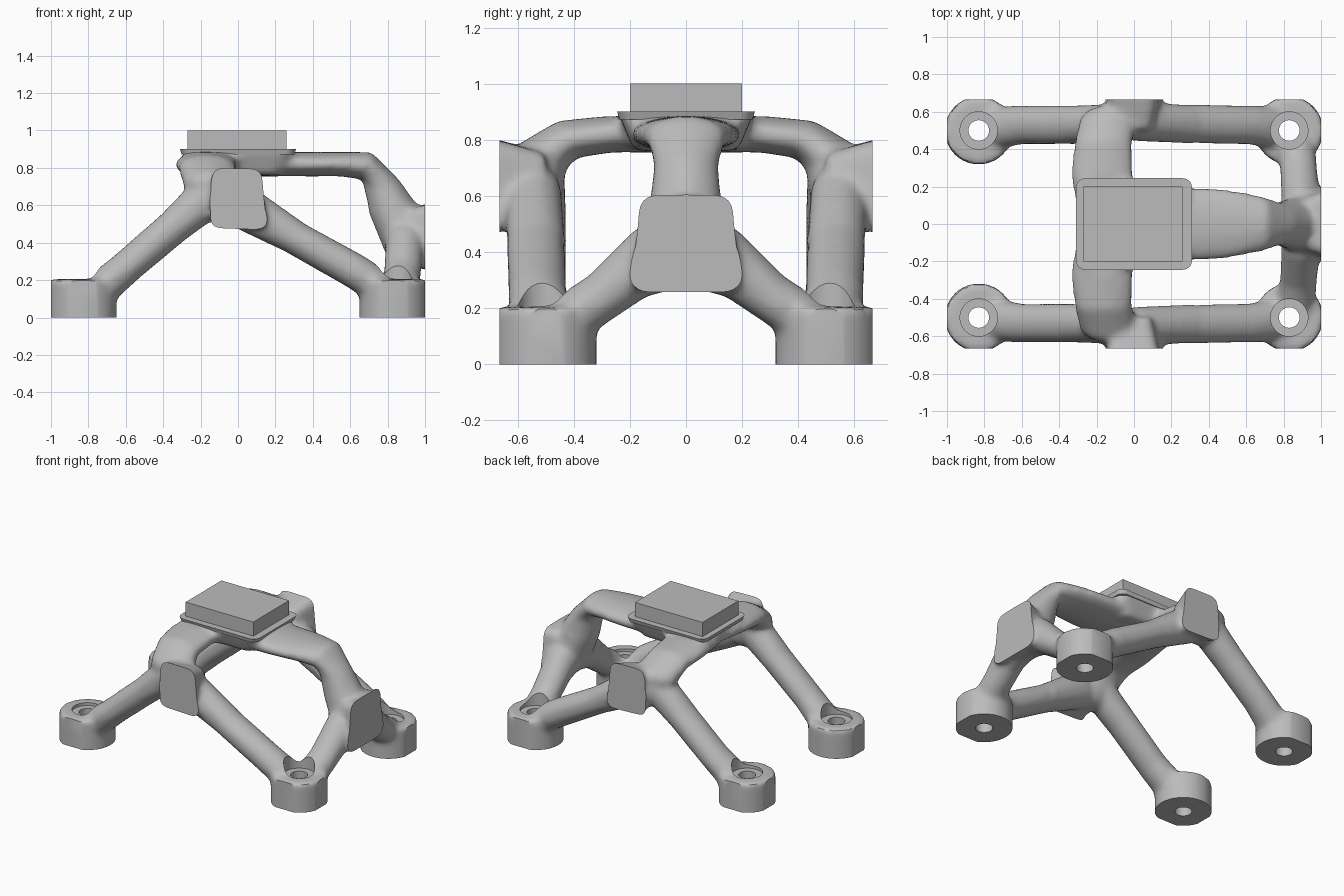
import bpy, bmesh
from mathutils import Vector, Matrix

cube = bpy.data.objects.get("Cube")
if cube:
    bpy.data.objects.remove(cube, do_unlink=True)

grey = bpy.data.materials.new("plain grey")
grey.use_nodes = True
COLOUR = (0.5, 0.5, 0.5, 1)
grey.diffuse_color = COLOUR
grey.node_tree.nodes["Principled BSDF"].inputs["Base Color"].default_value = COLOUR

GROW = Vector((0.006, 0.006, 0.006))     # offsets the shrinkage of the smoothing
HALF_DEPTH = 0.665
FOOT_X, FOOT_Y = 0.83, 0.5
SIDES = (1, -1)
body_bm = bmesh.new()


def make_object(name, bm):
    mesh = bpy.data.meshes.new(name)
    bm.to_mesh(mesh)
    bm.free()
    mesh.materials.append(grey)
    obj = bpy.data.objects.new(name, mesh)
    bpy.context.collection.objects.link(obj)
    return obj


def limb(blobs, side=1):
    """A tapering limb through ellipsoids (x, y, z, rx, ry, rz): one stretched ball per span."""
    chain = [(Vector((x, y * side, z)), Vector(r) + GROW) for x, y, z, *r in blobs]
    for (a, ra), (b, rb) in zip(chain, chain[1:]):
        ball = bmesh.ops.create_icosphere(body_bm, subdivisions=3, radius=1)
        for v in ball["verts"]:
            d = v.co.copy()
            facing = sum(d[i] / (ra[i] + rb[i]) * (b[i] - a[i]) for i in range(3))
            centre, radii = (b, rb) if facing > 0 else (a, ra)
            v.co = centre + Vector([d[i] * radii[i] for i in range(3)])


def frustum(outer, inner, rounding):
    """A tapered block between two four-cornered ends, with rounded long edges."""
    ends = [[body_bm.verts.new(p) for p in end] for end in (outer, inner)]
    for end in ends:
        body_bm.faces.new(end)
    for i in range(4):
        j = (i + 1) % 4
        body_bm.faces.new((ends[0][i], ends[0][j], ends[1][j], ends[1][i]))
    long_edges = [body_bm.edges.get(pair) for pair in zip(*ends)]
    bmesh.ops.bevel(body_bm, geom=long_edges, offset=rounding, segments=4, profile=0.5, affect="EDGES")


def cylinder(bm, x, y, z0, z1, radius):
    bmesh.ops.create_cone(bm, cap_ends=True, segments=48, radius1=radius, radius2=radius,
                          depth=z1 - z0, matrix=Matrix.Translation((x, y, (z0 + z1) / 2)))


def box(bm, low, high):
    low, high = Vector(low), Vector(high)
    m = Matrix.Translation((low + high) / 2) @ Matrix.Diagonal((*(high - low), 1))
    bmesh.ops.create_cube(bm, size=1, matrix=m)


def apply_modifiers(obj):
    bpy.context.view_layer.objects.active = obj
    for name in [m.name for m in obj.modifiers]:
        bpy.ops.object.modifier_apply(modifier=name)


# Limbs mirrored front to back
for s in SIDES:
    # cross beam curving down into the side node
    limb([(-0.14, 0, 0.82, 0.15, 0.1, 0.06), (-0.17, 0.27, 0.82, 0.165, 0.06, 0.06),
          (-0.165, 0.43, 0.8, 0.15, 0.07, 0.065), (-0.14, 0.53, 0.72, 0.15, 0.1, 0.08),
          (-0.08, 0.545, 0.61, 0.14, 0.1, 0.1)], s)
    # long sloping legs
    limb([(-0.15, 0.535, 0.65, 0.13, 0.1, 0.1), (-0.34, 0.53, 0.49, 0.09, 0.1, 0.09),
          (-0.6, 0.53, 0.265, 0.085, 0.1, 0.085), (-0.76, 0.51, 0.13, 0.1, 0.11, 0.09)], s)
    limb([(0.03, 0.545, 0.59, 0.11, 0.1, 0.12), (0.3, 0.535, 0.43, 0.09, 0.1, 0.085),
          (0.62, 0.53, 0.25, 0.09, 0.1, 0.09), (0.78, 0.51, 0.15, 0.09, 0.11, 0.09)], s)
    # short legs spreading from the end node
    limb([(0.9, 0.03, 0.41, 0.11, 0.1, 0.14), (0.89, 0.15, 0.365, 0.1, 0.08, 0.12),
          (0.88, 0.3, 0.24, 0.095, 0.08, 0.085), (0.86, 0.44, 0.15, 0.1, 0.08, 0.09)], s)
    # side pad, tapering inward
    corners = [(-0.14, 0.17), (0.13, 0.165), (0.155, -0.17), (-0.155, -0.16)]
    frustum([(x * 1.05, s * 0.71, 0.635 + z * 1.05) for x, z in corners],
            [(x * 0.7, s * 0.5, 0.635 + z * 0.7) for x, z in corners], 0.045)
    # feet
    for sx in SIDES:
        cylinder(body_bm, sx * FOOT_X, s * FOOT_Y, -0.12, 0.205, 0.182)

# Central arm bending down to the end node
limb([(0.1, 0, 0.82, 0.1, 0.2, 0.06), (0.35, 0, 0.82, 0.08, 0.195, 0.06),
      (0.55, 0, 0.82, 0.06, 0.175, 0.06), (0.695, 0, 0.81, 0.05, 0.14, 0.07),
      (0.77, 0, 0.71, 0.095, 0.11, 0.06), (0.83, 0, 0.58, 0.13, 0.125, 0.07),
      (0.9, 0, 0.41, 0.12, 0.15, 0.14)])

# End pad, tapering inward
corners = [(-0.17, 0.18), (0.17, 0.18), (0.195, -0.18), (-0.195, -0.18)]
frustum([(1.05, y * 1.05, 0.43 + z * 1.05) for y, z in corners],
        [(0.85, y * 0.7, 0.43 + z * 0.7) for y, z in corners], 0.045)

# Platform underside
corners = [(-1, -1), (1, -1), (1, 1), (-1, 1)]
frustum([(x * 0.295, y * 0.237, 0.885) for x, y in corners],
        [(x * 0.22, y * 0.185, 0.76) for x, y in corners], 0.04)

# Blend all limbs into one skin
bmesh.ops.recalc_face_normals(body_bm, faces=body_bm.faces[:])
body = make_object("bracket_body", body_bm)
remesh = body.modifiers.new("blend", "REMESH")
remesh.mode = "VOXEL"
remesh.voxel_size = 0.018
smooth = body.modifiers.new("soften", "SMOOTH")
smooth.factor = 0.5
smooth.iterations = 11
apply_modifiers(body)

# Machined flats on the pads and feet
bm = bmesh.new()
bm.from_mesh(body.data)
flats = [((s, 0, 0), (s, 0, 0)) for s in SIDES]
flats += [((0, s * HALF_DEPTH, 0), (0, s, 0)) for s in SIDES]
flats.append(((0, 0, 0), (0, 0, -1)))
for point, normal in flats:
    bmesh.ops.bisect_plane(bm, geom=bm.verts[:] + bm.edges[:] + bm.faces[:], dist=0.00001,
                           plane_co=point, plane_no=normal, clear_outer=True)
    bmesh.ops.holes_fill(bm, edges=[e for e in bm.edges if e.is_boundary], sides=0)
bmesh.ops.recalc_face_normals(bm, faces=bm.faces[:])
bm.to_mesh(body.data)
bm.free()

# Bolt holes and counterbores
for name, floor, radius in (("bolt_hole_cutter", -0.2, 0.055), ("counterbore_cutter", 0.185, 0.1)):
    bm = bmesh.new()
    for sx in SIDES:
        for sy in SIDES:
            cylinder(bm, sx * FOOT_X, sy * FOOT_Y, floor, 0.5, radius)
    cutter = make_object(name, bm)
    cutter.hide_render = True
    cut = body.modifiers.new(name, "BOOLEAN")
    cut.object = cutter
    cut.operation = "DIFFERENCE"
    cut.solver = "FLOAT"
    apply_modifiers(body)
    bpy.data.objects.remove(cutter, do_unlink=True)
body.data.materials.clear()
body.data.materials.append(grey)

# Platform rim with rounded corners
bm = bmesh.new()
box(bm, (-0.31, -0.245, 0.872), (0.31, 0.245, 0.9))
upright = [e for e in bm.edges if abs(e.verts[0].co.z - e.verts[1].co.z) > 0.01]
bmesh.ops.bevel(bm, geom=upright, offset=0.05, segments=6, profile=0.5, affect="EDGES")
for v in bm.verts:
    if v.co.z < 0.88:
        v.co.x *= 0.97
        v.co.y *= 0.97
rim = make_object("platform_rim", bm)

# Mounting block on top
bm = bmesh.new()
box(bm, (-0.27, -0.2, 0.89), (0.26, 0.2, 1.0))
block = make_object("mounting_block", bm)

# Smooth shading with crisp machined edges
bpy.context.view_layer.update()
block.select_set(False)
for obj in (rim, body):
    obj.select_set(True)
bpy.context.view_layer.objects.active = body
bpy.ops.object.shade_smooth_by_angle(angle=0.6)
